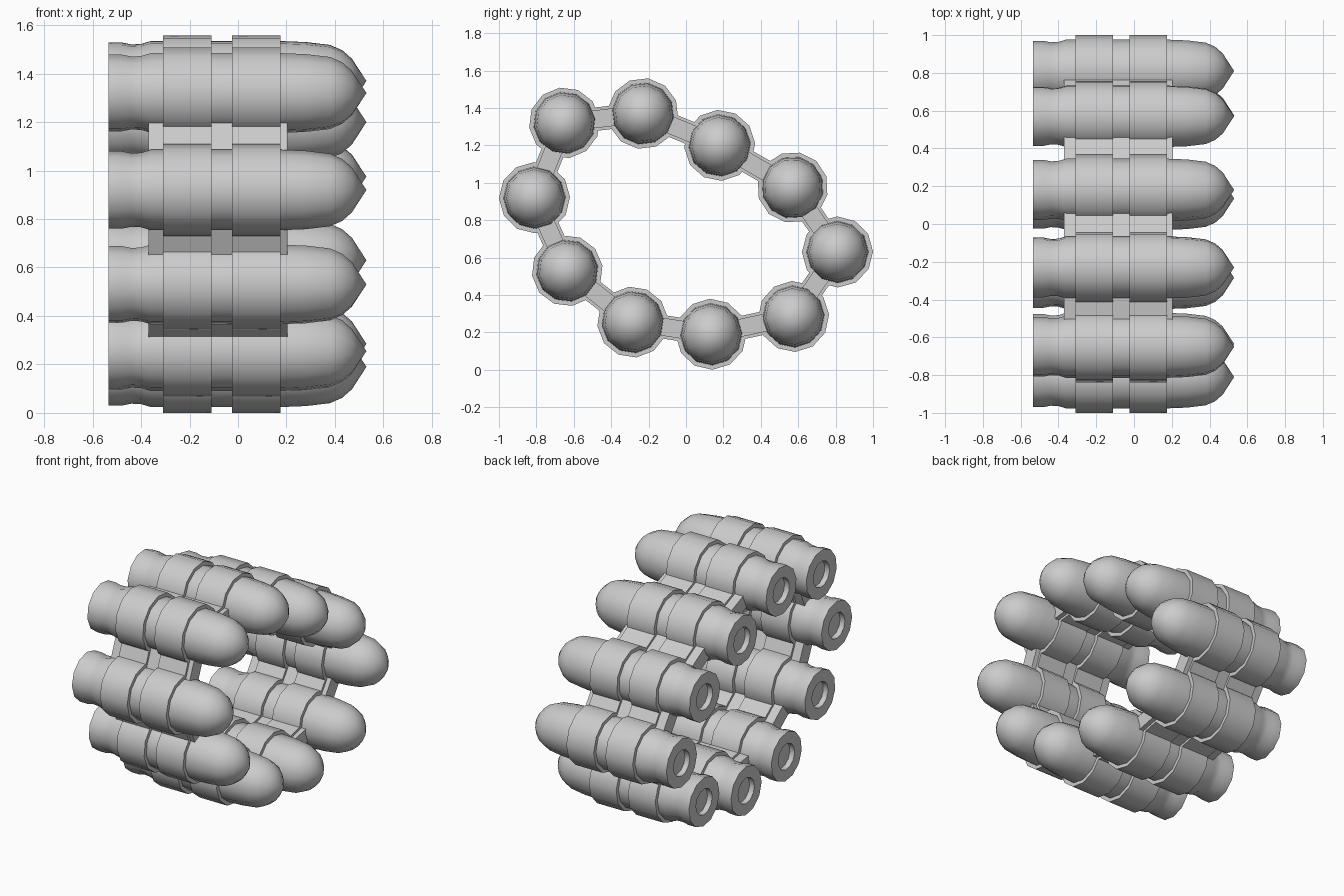
import bpy, bmesh, math
from mathutils import Matrix, Vector

if "Cube" in bpy.data.objects:
    bpy.data.objects.remove(bpy.data.objects["Cube"])

grey = bpy.data.materials.new("plain grey")
grey.diffuse_color = (0.6, 0.6, 0.6, 1)
grey.use_nodes = True
grey.node_tree.nodes["Principled BSDF"].inputs["Base Color"].default_value = grey.diffuse_color
SIDES = 12

# Loop of round centres (y, z)
CENTRES = [(-0.65, 1.32), (-0.23, 1.37), (0.18, 1.20), (0.57, 0.975), (0.81, 0.63),
           (0.575, 0.285), (0.135, 0.19), (-0.285, 0.255), (-0.635, 0.53), (-0.81, 0.92)]

# Profiles along x (x, radius)
ROUND = [(-0.50, 0), (-0.50, 0.085), (-0.535, 0.085), (-0.535, 0.16), (-0.48, 0.16),
         (-0.44, 0.152), (-0.40, 0.154), (-0.36, 0.166), (0.18, 0.166), (0.28, 0.162),
         (0.38, 0.15), (0.43, 0.128), (0.47, 0.093), (0.53, 0)]
BANDS = [(-0.31, -0.11), (-0.025, 0.175)]


def finish(bm, name, matrix, smooth=False):
    bmesh.ops.recalc_face_normals(bm, faces=bm.faces)
    mesh = bpy.data.meshes.new(name)
    bm.to_mesh(mesh)
    bm.free()
    mesh.materials.append(grey)
    ob = bpy.data.objects.new(name, mesh)
    bpy.context.collection.objects.link(ob)
    ob.matrix_world = matrix
    if smooth:
        bpy.ops.object.select_all(action='DESELECT')
        ob.select_set(True)
        bpy.context.view_layer.objects.active = ob
        bpy.ops.object.shade_smooth_by_angle(angle=math.radians(40))
    return ob


def lathe(name, profile, matrix):
    """Revolve a profile around the x axis."""
    bm = bmesh.new()
    verts = [bm.verts.new((x, r, 0)) for x, r in profile]
    edges = [bm.edges.new(p) for p in zip(verts, verts[1:])]
    bmesh.ops.spin(bm, geom=verts + edges, cent=(0, 0, 0), axis=(1, 0, 0),
                   angle=math.tau, steps=SIDES, use_merge=True)
    bmesh.ops.remove_doubles(bm, verts=bm.verts, dist=0.0005)
    return finish(bm, name, matrix, True)


def plate(name, x0, x1, length, thick, matrix):
    bm = bmesh.new()
    bmesh.ops.create_cube(bm, size=1)
    bmesh.ops.scale(bm, vec=(x1 - x0, length, thick), verts=bm.verts)
    bmesh.ops.translate(bm, vec=((x0 + x1) / 2, 0, 0), verts=bm.verts)
    return finish(bm, name, matrix)


for i, (y, z) in enumerate(CENTRES):
    ny, nz = CENTRES[(i + 1) % len(CENTRES)]
    py, pz = CENTRES[i - 1]
    # Each round turns with the direction of the loop
    turn = Matrix.Rotation(math.atan2(nz - pz, ny - py), 4, 'X')
    place = Matrix.Translation((0, y, z)) @ turn
    lathe("round", ROUND, place)
    # Two clamping bands per round
    for a, b in BANDS:
        lathe("link_band", [(a, 0.15), (a, 0.19), (b, 0.19), (b, 0.15)], place)
    # Connecting plates to the next round
    span = Vector((0, ny - y, nz - z))
    mid = Matrix.Translation((0, (y + ny) / 2, (z + nz) / 2)) @ \
        Matrix.Rotation(math.atan2(span.z, span.y), 4, 'X')
    length = span.length - 0.29
    plate("link_plate", -0.37, 0.205, length, 0.095, mid)
    for a, b in BANDS:
        plate("link_rib", a, b, length, 0.125, mid)
